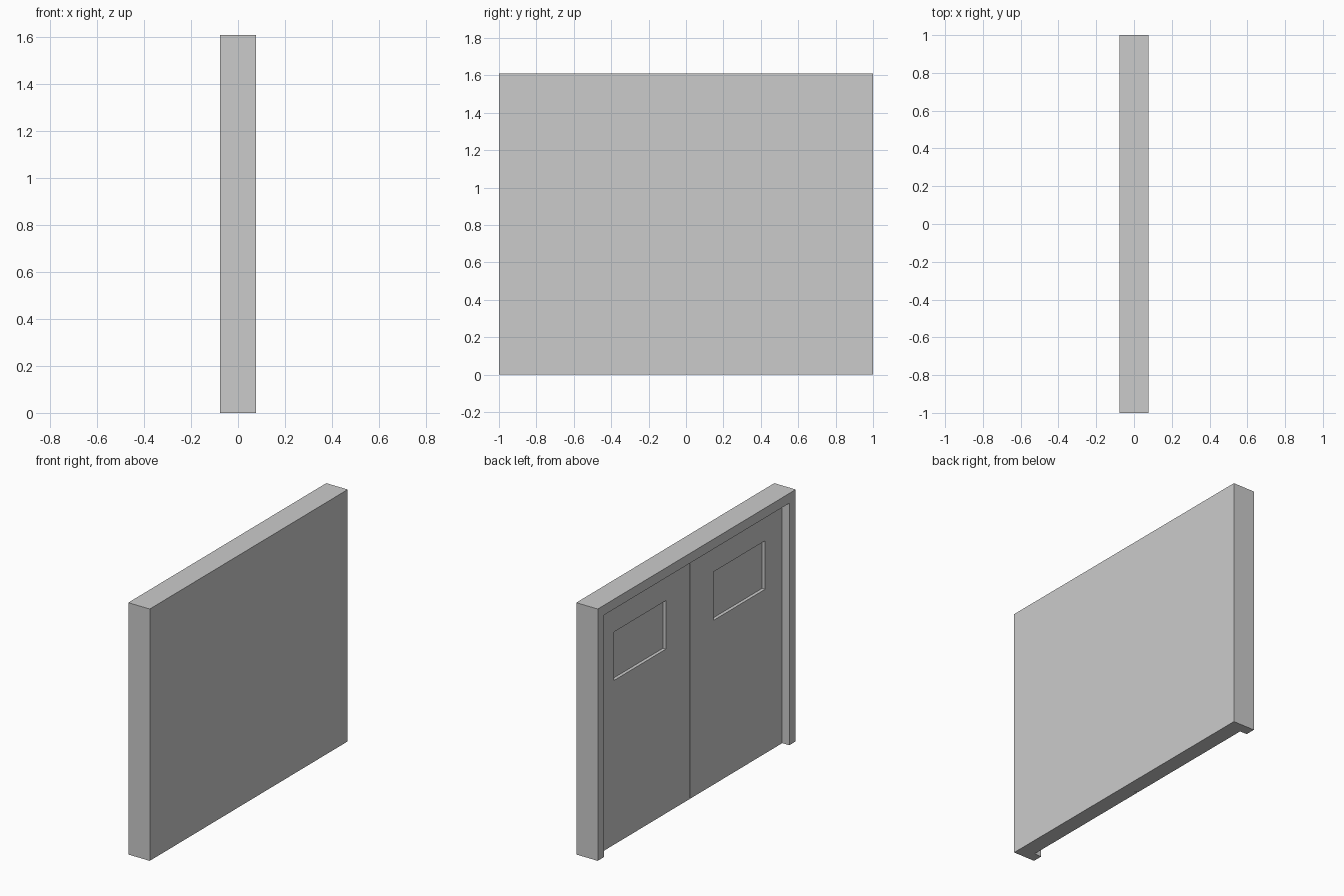
import bpy

if "Cube" in bpy.data.objects:
    bpy.data.objects.remove(bpy.data.objects["Cube"])

HALF_T, HEIGHT = 0.076, 1.61        # frame half thickness, overall height
OPEN_Y, OPEN_Z = 0.935, 1.547       # door opening
LEAF_X, BACK_X = -0.026, -0.005     # leaf face and recess back planes
GAP = 0.004                         # half of the gap between the leaves


def box(name, x, y, z):
    """Box from (min, max) pairs on each axis."""
    bpy.ops.mesh.primitive_cube_add(size=1)
    ob = bpy.context.object
    ob.name = ob.data.name = name
    for v in ob.data.vertices:
        v.co = [lo + (hi - lo) * (c + 0.5) for (lo, hi), c in zip((x, y, z), v.co)]
    return ob


def cut(target, cutter):
    """Subtract the cutter and discard it."""
    cutter.hide_render = True
    mod = target.modifiers.new("cut", 'BOOLEAN')
    mod.operation, mod.solver, mod.object = 'DIFFERENCE', 'EXACT', cutter
    bpy.context.view_layer.objects.active = target
    bpy.ops.object.modifier_apply(modifier=mod.name)
    bpy.data.objects.remove(cutter)


# Frame with a solid back and an opening on the left (-x) side
frame = box("door_frame", (-HALF_T, HALF_T), (-1, 1), (0, HEIGHT))
cut(frame, box("opening_cutter", (-0.2, BACK_X), (-OPEN_Y, OPEN_Y), (-0.1, OPEN_Z)))

# Pair of door leaves with window openings
for side, name in ((1, "door_leaf_left"), (-1, "door_leaf_right")):
    leaf = box(name, (LEAF_X, BACK_X), sorted((side * GAP, side * OPEN_Y)), (0, OPEN_Z))
    cut(leaf, box("window_cutter", (-0.2, 0.2), sorted((side * 0.24, side * 0.762)), (1.05, 1.36)))
